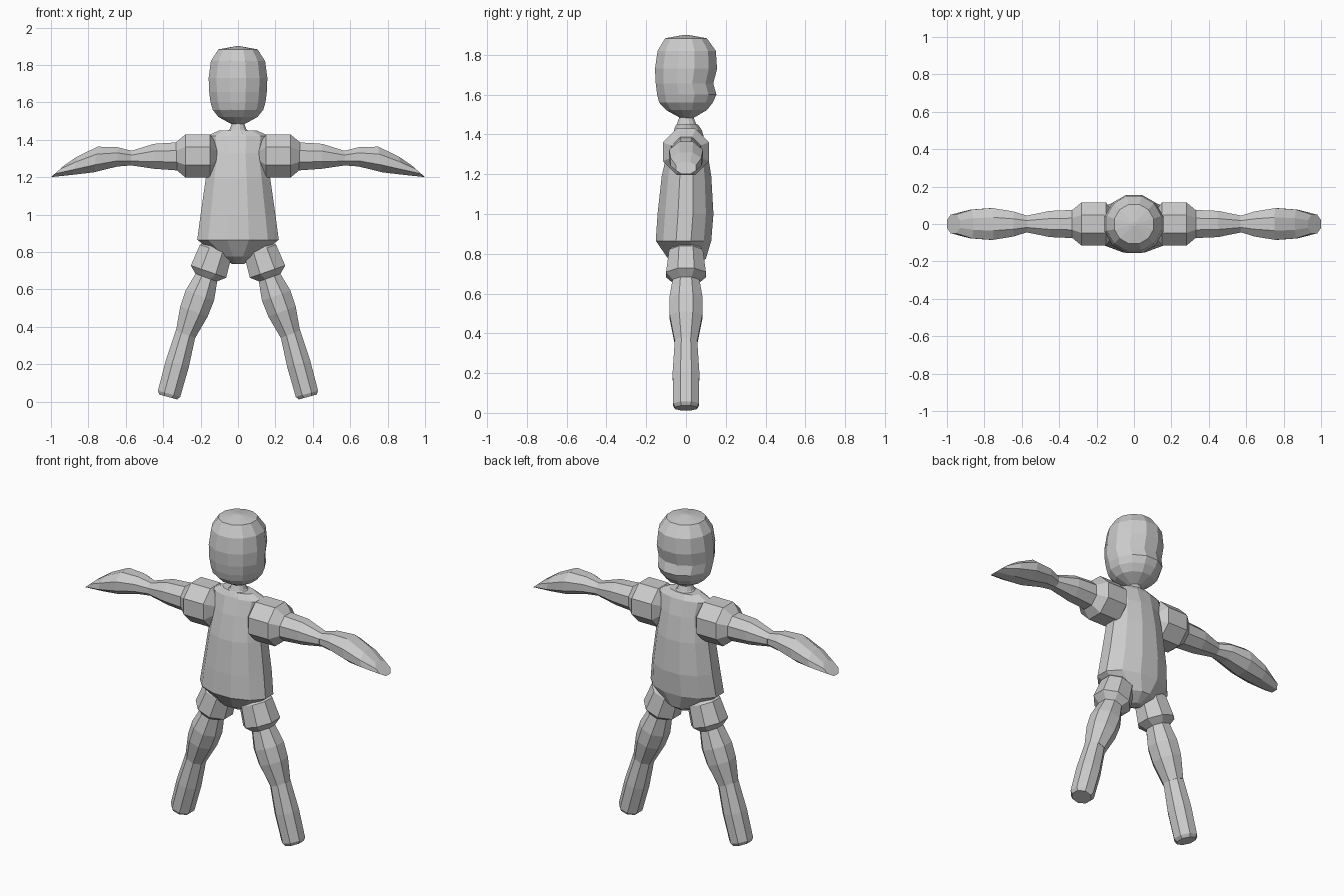
import bpy, bmesh, math
from mathutils import Vector


def loft(name, rings, n, mirror=False):
    """Skin n-sided rings, each given as (centre, half axis u, half axis v)."""
    bm = bmesh.new()
    loops = []
    k = 1 / math.cos(math.pi / n)
    for c, u, v in rings:
        angles = [2 * math.pi * (i + 0.5) / n for i in range(n)]
        loops.append([bm.verts.new(Vector(c) + k * (Vector(u) * math.cos(a) + Vector(v) * math.sin(a)))
                      for a in angles])
    for a, b in zip(loops, loops[1:]):
        for i in range(n):
            j = (i + 1) % n
            bm.faces.new((a[i], a[j], b[j], b[i]))
    bm.faces.new(loops[0][::-1])
    bm.faces.new(loops[-1])
    bmesh.ops.recalc_face_normals(bm, faces=bm.faces)
    mesh = bpy.data.meshes.new(name)
    bm.to_mesh(mesh)
    bm.free()
    ob = bpy.data.objects.new(name, mesh)
    bpy.context.collection.objects.link(ob)
    if mirror:
        ob.modifiers.new("Mirror", 'MIRROR')
    return ob


def upright(name, rows, n):
    """Rows of (z, half width, y min, y max)."""
    loft(name, [((0, (a + b) / 2, z), (w, 0, 0), (0, (b - a) / 2, 0)) for z, w, a, b in rows], n)


def arm_part(name, rows):
    """Rows of (top x, top z, bottom x, bottom z, half depth)."""
    loft(name, [(((tx + bx) / 2, 0, (tz + bz) / 2), ((tx - bx) / 2, 0, (tz - bz) / 2), (0, d, 0))
                for tx, tz, bx, bz, d in rows], 8, True)


def leg_part(name, start, end, rows):
    """Rows of (distance along axis, side radius, depth radius)."""
    p = Vector((start[0], 0, start[1]))
    d = (Vector((end[0], 0, end[1])) - p).normalized()
    side = Vector((-d.z, 0, d.x))
    loft(name, [(p + d * t, side * r, (0, q, 0)) for t, r, q in rows], 8, True)


# head, with the dent in its +y side
upright("head", [
    (1.478, 0.025, -0.02, 0.03), (1.522, 0.105, -0.10, 0.105),
    (1.56, 0.135, -0.135, 0.135), (1.60, 0.147, -0.145, 0.153),
    (1.655, 0.154, -0.152, 0.137), (1.73, 0.157, -0.156, 0.156),
    (1.82, 0.145, -0.143, 0.15), (1.883, 0.105, -0.105, 0.105),
    (1.90, 0.012, -0.012, 0.012)], 12)

# neck
upright("neck", [(1.43, 0.08, -0.06, 0.07), (1.455, 0.045, -0.045, 0.05),
                 (1.49, 0.032, -0.032, 0.036)], 12)

# torso
upright("torso", [
    (0.735, 0.03, -0.02, 0.04), (0.775, 0.10, -0.09, 0.10),
    (0.865, 0.218, -0.152, 0.127), (1.00, 0.20, -0.143, 0.138),
    (1.19, 0.173, -0.122, 0.127), (1.33, 0.15, -0.09, 0.105),
    (1.42, 0.165, -0.06, 0.08), (1.45, 0.10, -0.045, 0.06)], 12)

# arms
arm_part("shoulder", [(x, 1.313 + r, x, 1.313 - r, r) for x, r in
                      ((0.11, 0.06), (0.15, 0.116), (0.28, 0.116), (0.335, 0.07))])
arm_part("upper_arm", [(0.31, 1.387, 0.31, 1.235, 0.076), (0.45, 1.378, 0.45, 1.245, 0.07),
                       (0.572, 1.34, 0.572, 1.263, 0.045)])
arm_part("forearm", [
    (0.565, 1.34, 0.565, 1.263, 0.042), (0.645, 1.36, 0.645, 1.257, 0.067),
    (0.75, 1.363, 0.77, 1.226, 0.085), (0.86, 1.31, 0.88, 1.213, 0.077),
    (0.93, 1.262, 1.0, 1.2, 0.05)])

# legs
leg_part("hip", (0.17, 0.66), (0.22, 0.515),
         [(-0.20, 0.05, 0.05), (-0.158, 0.09, 0.085), (-0.037, 0.1, 0.1), (0.005, 0.052, 0.06)])
leg_part("thigh", (0.17, 0.66), (0.28, 0.36),
         [(-0.03, 0.05, 0.062), (0.0, 0.062, 0.068), (0.10, 0.081, 0.084),
          (0.19, 0.078, 0.082), (0.32, 0.055, 0.058)])
leg_part("shin", (0.28, 0.365), (0.373, 0.025),
         [(0.0, 0.055, 0.056), (0.17, 0.064, 0.067), (0.335, 0.062, 0.065), (0.353, 0.05, 0.055)])
